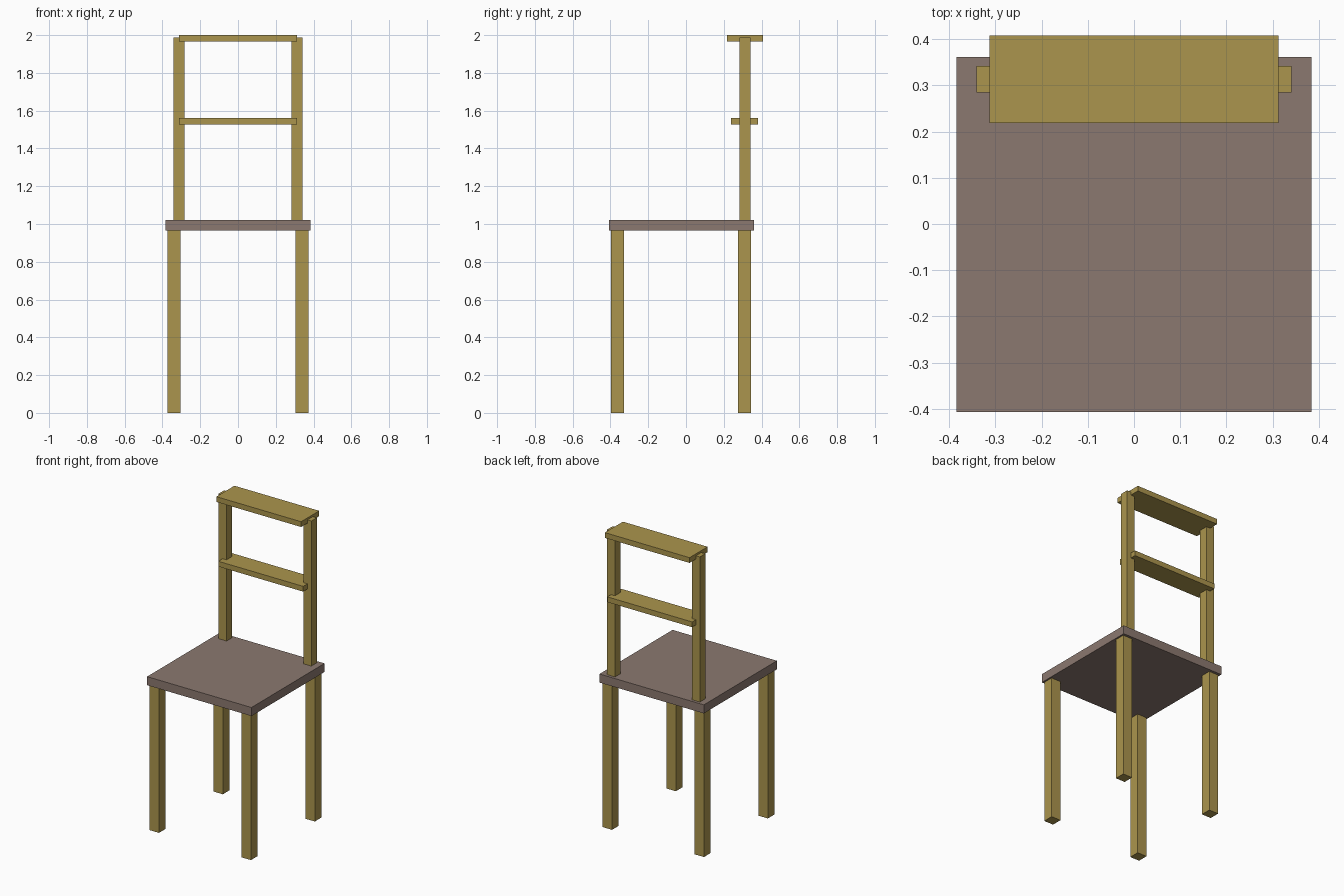
import bpy

if "Cube" in bpy.data.objects:
    bpy.data.objects.remove(bpy.data.objects["Cube"])


def material(name, rgb):
    mat = bpy.data.materials.new(name)
    mat.diffuse_color = (*rgb, 1)
    mat.use_nodes = True
    mat.node_tree.nodes["Principled BSDF"].inputs["Base Color"].default_value = mat.diffuse_color
    return mat


wood = material("wood", (0.41, 0.30, 0.075))
brown = material("seat_brown", (0.26, 0.19, 0.16))


def box(name, x, y, z, mat):
    """Box from (min, max) ranges along each axis."""
    ranges = (x, y, z)
    bpy.ops.mesh.primitive_cube_add(size=1, location=[(a + b) / 2 for a, b in ranges])
    ob = bpy.context.object
    ob.name = name
    ob.scale = [b - a for a, b in ranges]
    bpy.ops.object.transform_apply(location=False, rotation=False, scale=True)
    ob.data.materials.append(mat)
    return ob


SEAT_BOTTOM, SEAT_TOP = 0.965, 1.022

# Seat board
box("seat", (-0.384, 0.384), (-0.407, 0.361), (SEAT_BOTTOM, SEAT_TOP), brown)

# Legs and back posts, one of each per side
for side, s in (("left", -1), ("right", 1)):
    leg_x = sorted((s * 0.304, s * 0.373))
    post_x = sorted((s * 0.283, s * 0.341))
    box(f"front_leg_{side}", leg_x, (-0.397, -0.328), (0, SEAT_BOTTOM), wood)
    box(f"back_leg_{side}", leg_x, (0.275, 0.344), (0, SEAT_BOTTOM), wood)
    box(f"back_post_{side}", post_x, (0.284, 0.342), (SEAT_TOP, 1.987), wood)

# Flat rails across the back posts
box("top_rail", (-0.312, 0.312), (0.218, 0.408), (1.965, 2.0), wood)
box("middle_rail", (-0.312, 0.312), (0.239, 0.381), (1.527, 1.562), wood)
